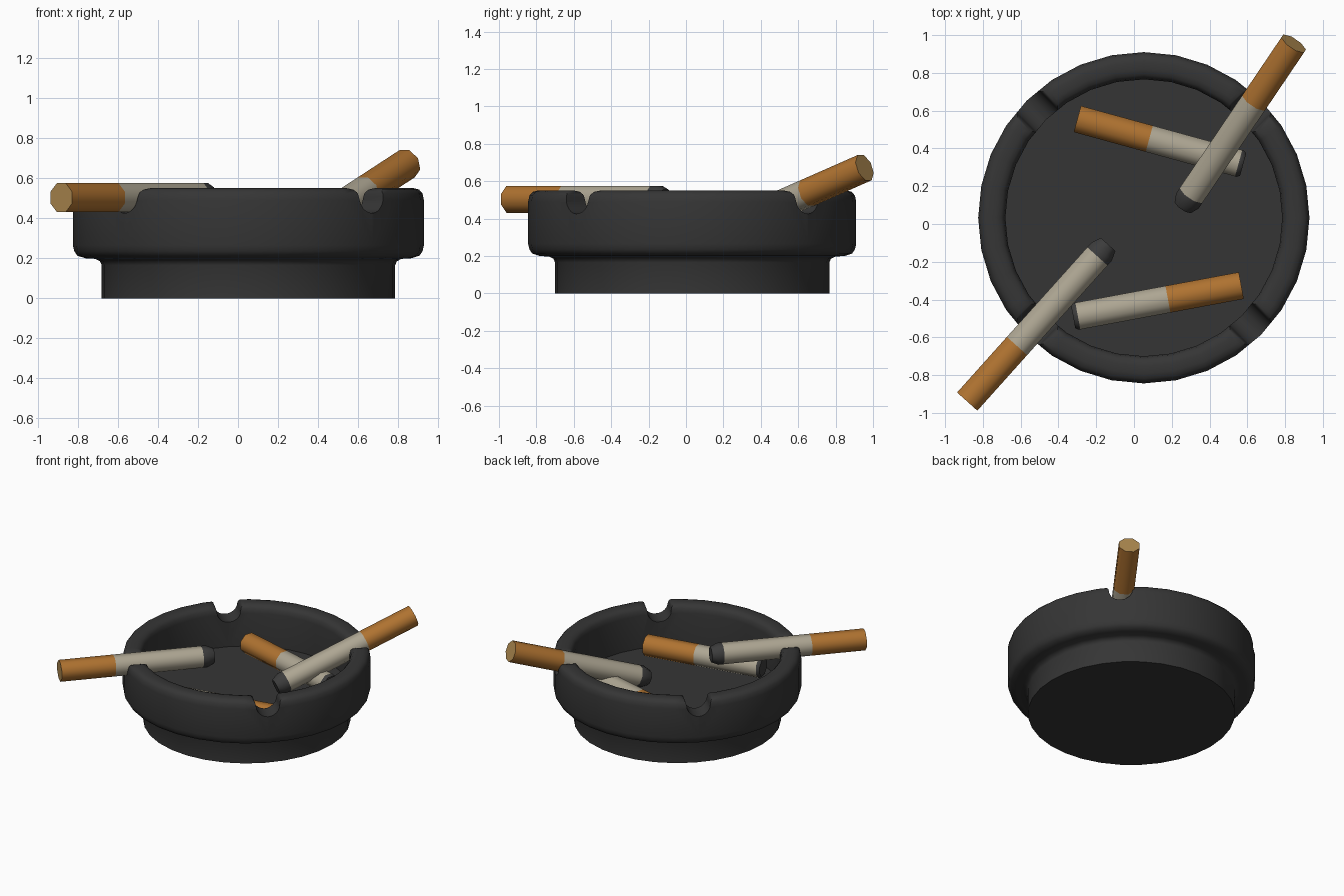
import bpy, bmesh, math
from mathutils import Vector, Matrix

if "Cube" in bpy.data.objects:
    bpy.data.objects.remove(bpy.data.objects["Cube"])

CENTRE = Vector((0.052, 0.033, 0))


def material(name, rgb):
    m = bpy.data.materials.new(name)
    m.diffuse_color = (*rgb, 1)
    m.use_nodes = True
    m.node_tree.nodes["Principled BSDF"].inputs["Base Color"].default_value = m.diffuse_color
    return m


tray_mat = material("dark_stone", (0.036, 0.036, 0.036))
filter_mat = material("orange_filter", (0.43, 0.17, 0.03))
core_mat = material("tan_filter_core", (0.42, 0.25, 0.08))
paper_mat = material("off_white_paper", (0.42, 0.38, 0.29))
ash_mat = material("charred_ash", (0.045, 0.045, 0.045))


def make_object(name, bm, mats):
    bmesh.ops.recalc_face_normals(bm, faces=bm.faces)
    mesh = bpy.data.meshes.new(name)
    bm.to_mesh(mesh)
    bm.free()
    for m in mats:
        mesh.materials.append(m)
    ob = bpy.data.objects.new(name, mesh)
    bpy.context.collection.objects.link(ob)
    return ob


def smooth(ob, degrees):
    bpy.ops.object.select_all(action='DESELECT')
    ob.select_set(True)
    bpy.context.view_layer.objects.active = ob
    bpy.ops.object.shade_smooth_by_angle(angle=math.radians(degrees))


def lathe(profile, sides, offset=0.0):
    """Stack rings of (radius, height, material) and cap both ends."""
    bm = bmesh.new()
    rings = []
    for r, z, _ in profile:
        rings.append([bm.verts.new((r * math.cos(a), r * math.sin(a), z))
                      for a in (offset + 2 * math.pi * i / sides for i in range(sides))])
    for k in range(len(rings) - 1):
        a, b = rings[k], rings[k + 1]
        for i in range(sides):
            j = (i + 1) % sides
            bm.faces.new((a[i], a[j], b[j], b[i])).material_index = profile[k][2]
    bm.faces.new(rings[0][::-1])
    bm.faces.new(rings[-1]).material_index = profile[-1][2]
    return bm


# Ashtray bowl: stepped foot, rounded rim, straight inner wall, flat floor
bowl = [(0.733, 0), (0.733, 0.165), (0.742, 0.185), (0.765, 0.197), (0.815, 0.2),
        (0.855, 0.213), (0.87, 0.235), (0.877, 0.265), (0.877, 0.49), (0.87, 0.523),
        (0.853, 0.543), (0.825, 0.55), (0.785, 0.55), (0.757, 0.543), (0.74, 0.523),
        (0.733, 0.49), (0.733, 0.234)]
tray = make_object("ashtray_bowl", lathe([(r, z, 0) for r, z in bowl], 32), [tray_mat])
tray.location = CENTRE

# Four rounded, flared rests cut through the rim on the diagonals
half = [(0.085 * math.sin(math.radians(t)), 0.51 - 0.085 * math.cos(math.radians(t)))
        for t in range(15, 91, 15)] + [(0.09, 0.53), (0.102, 0.543), (0.122, 0.551), (0.122, 0.65)]
section = [(-x, z) for x, z in reversed(half)] + [(0, 0.425)] + half
cutters = []
for k in range(4):
    bm = bmesh.new()
    ends = [[bm.verts.new((d, x, z)) for x, z in section] for d in (0.5, 1.1)]
    n = len(section)
    for i in range(n):
        j = (i + 1) % n
        bm.faces.new((ends[0][i], ends[0][j], ends[1][j], ends[1][i]))
    bm.faces.new(ends[0])
    bm.faces.new(ends[1])
    bm.transform(Matrix.Rotation(math.radians(45 + 90 * k), 4, 'Z'))
    cutter = make_object("rest_cutter", bm, [tray_mat])
    cutter.location = CENTRE
    cutter.hide_render = True
    cutters.append(cutter)
    mod = tray.modifiers.new("rest", 'BOOLEAN')
    mod.operation = 'DIFFERENCE'
    mod.solver = 'EXACT'
    mod.object = cutter
bpy.context.view_layer.update()
cut_mesh = bpy.data.meshes.new_from_object(tray.evaluated_get(bpy.context.evaluated_depsgraph_get()))
tray.modifiers.clear()
tray.data = cut_mesh
for c in cutters:
    bpy.data.objects.remove(c)
smooth(tray, 40)


# Cigarettes: eight-sided, filter end at start, charred tip at end
def cigarette(name, start, end, ash, tip_radius):
    start, end = Vector(start), Vector(end)
    length = (end - start).length
    r = 0.078
    profile = [(r, 0, 1), (r, 0.395, 2), (r, length - ash, 3), (r, length - ash * 0.6, 3),
               (tip_radius, length, 3)]
    bm = lathe(profile, 8, math.pi / 8)
    for f in bm.faces:
        if f.calc_center_median().z < 0.001:
            f.material_index = 0
    axis = (end - start).normalized()
    side = Vector((0, 0, 1)).cross(axis).normalized()
    up = axis.cross(side)
    frame = Matrix((side, up, axis)).transposed().to_4x4()
    bm.transform(Matrix.Translation(start) @ frame)
    # material 0 is the exposed filter core
    ob = make_object(name, bm, [core_mat, filter_mat, paper_mat, ash_mat])
    smooth(ob, 50)


cigarette("cigarette_resting_left", (-0.883, -0.94, 0.503), (-0.137, -0.108, 0.503), 0.085, 0.056)
cigarette("cigarette_resting_right", (0.845, 0.955, 0.672), (0.262, 0.092, 0.292), 0.085, 0.056)
cigarette("stub_back", (-0.30, 0.556, 0.306), (0.578, 0.315, 0.306), 0.025, 0.066)
cigarette("stub_front", (0.568, -0.326, 0.306), (-0.322, -0.492, 0.306), 0.025, 0.066)
